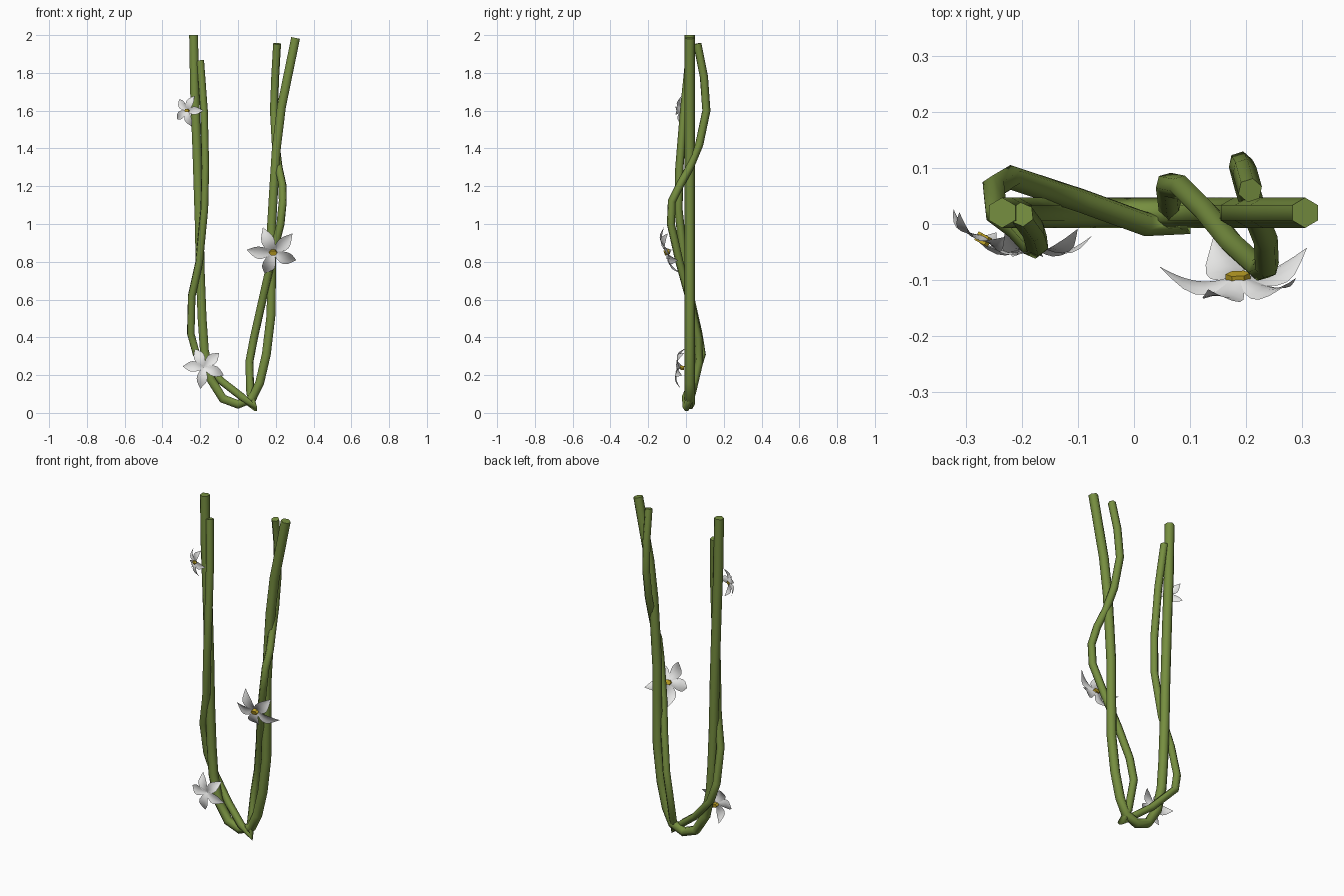
import bpy, math
from mathutils import Vector, Euler, Matrix

cube = bpy.data.objects.get("Cube")
if cube:
    bpy.data.objects.remove(cube, do_unlink=True)


def material(name, rgb):
    m = bpy.data.materials.new(name)
    m.use_nodes = True
    m.diffuse_color = (*rgb, 1)
    m.node_tree.nodes["Principled BSDF"].inputs["Base Color"].default_value = (*rgb, 1)
    return m


GREEN = material("vine green", (0.18, 0.27, 0.05))
WHITE = material("petal white", (0.84, 0.84, 0.83))
YELLOW = material("pollen yellow", (0.55, 0.38, 0.02))


def vine(name, points, radius):
    """Six-sided tube along a path, smooth sides and flat caps."""
    curve = bpy.data.curves.new(name, 'CURVE')
    curve.dimensions = '3D'
    curve.bevel_depth = radius
    curve.bevel_resolution = 1
    curve.use_fill_caps = True
    spline = curve.splines.new('POLY')
    spline.points.add(len(points) - 1)
    for p, co in zip(spline.points, points):
        p.co = (*co, 1)
    obj = bpy.data.objects.new(name, curve)
    bpy.context.collection.objects.link(obj)
    bpy.ops.object.select_all(action='DESELECT')
    obj.select_set(True)
    bpy.context.view_layer.objects.active = obj
    bpy.ops.object.convert(target='MESH')
    obj = bpy.context.object
    obj.data.materials.clear()
    obj.data.materials.append(GREEN)
    for face in obj.data.polygons:
        face.use_smooth = len(face.vertices) == 4


def add_mesh(name, verts, faces, mat, matrix, smooth):
    mesh = bpy.data.meshes.new(name)
    mesh.from_pydata([matrix @ v for v in verts], [], faces)
    mesh.materials.append(mat)
    for face in mesh.polygons:
        face.use_smooth = smooth
    bpy.context.collection.objects.link(bpy.data.objects.new(name, mesh))


def flower(name, centre, radius, angles, pitch, yaw, core_y):
    """Five bent petals facing -y, tilted by pitch and yaw, with a small core."""
    place = Matrix.Translation(centre) @ Euler((pitch, 0, yaw)).to_matrix().to_4x4()
    rows, cols = 7, 4
    verts, faces = [], []
    for angle in angles:
        turn = Matrix.Rotation(-math.radians(angle), 4, 'Y')
        base = len(verts)
        for i in range(rows + 1):
            t = i / rows
            half = radius * (0.05 + 0.21 * math.sin(math.pi * t ** 1.2) ** 0.8) * (1 - 0.9 * t ** 6)
            for j in range(cols + 1):
                s = 2 * j / cols - 1
                y = radius * (0.16 * t * t - 0.14 * math.sin(math.pi * t)) - 0.25 * half * s * s
                verts.append(turn @ Vector((radius * t, y, half * s)))
        for i in range(rows):
            for j in range(cols):
                a = base + i * (cols + 1) + j
                faces.append((a, a + 1, a + cols + 2, a + cols + 1))
    add_mesh(name + "_petals", verts, faces, WHITE, place, True)
    # flattened six-sided core
    ring = [Vector((0.16 * radius * math.cos(k * math.pi / 3), core_y + d,
                    0.11 * radius * math.sin(k * math.pi / 3)))
            for d in (-0.1 * radius, 0.1 * radius) for k in range(6)]
    sides = [(k, (k + 1) % 6, (k + 1) % 6 + 6, k + 6) for k in range(6)]
    add_mesh(name + "_core", ring, sides + [tuple(range(5, -1, -1)), tuple(range(6, 12))],
             YELLOW, place, False)


# Thick vine hanging in one plane
main_path = [(-0.235, 2.0), (-0.23, 1.7), (-0.218, 1.4), (-0.205, 1.0), (-0.2, 0.75),
             (-0.19, 0.5), (-0.178, 0.33), (-0.145, 0.18), (-0.08, 0.075), (0.0, 0.045),
             (0.075, 0.075), (0.115, 0.16), (0.15, 0.31), (0.175, 0.52), (0.178, 0.8),
             (0.178, 1.0), (0.19, 1.2), (0.203, 1.4), (0.23, 1.62), (0.305, 1.985)]
vine("thick_vine", [(x, 0.02, z) for x, z in main_path], 0.027)

# Thin vine winding around it
vine("thin_vine", [
    (-0.2, 0.017, 1.865), (-0.18, -0.01, 1.6), (-0.173, -0.035, 1.3), (-0.178, -0.04, 1.08),
    (-0.205, -0.01, 0.8), (-0.245, 0.02, 0.62), (-0.25, 0.065, 0.42), (-0.22, 0.083, 0.31),
    (-0.09, 0.04, 0.17), (0.02, 0.0, 0.085), (0.088, 0.0, 0.028), (0.065, 0.03, 0.1),
    (0.06, 0.07, 0.27), (0.085, 0.065, 0.4), (0.13, 0.02, 0.6), (0.175, -0.035, 0.8),
    (0.225, -0.08, 1.0), (0.237, -0.075, 1.12), (0.235, -0.03, 1.21), (0.215, 0.02, 1.3),
    (0.2, 0.07, 1.42), (0.19, 0.108, 1.6), (0.197, 0.095, 1.78), (0.207, 0.06, 1.955)], 0.022)

# Blossoms
flower("middle_blossom", (0.185, -0.09, 0.855), 0.138, (180, 113, 42, -25, -107), 0.36, 0.05, -0.012)
flower("low_blossom", (-0.18, -0.035, 0.24), 0.112, (176, 115, 45, -21, -100), -0.1, 0.0, 0.014)
flower("high_blossom", (-0.265, -0.02, 1.6), 0.085, (0, 68, 135, 212, 280), 0.0, -0.5, -0.008)
